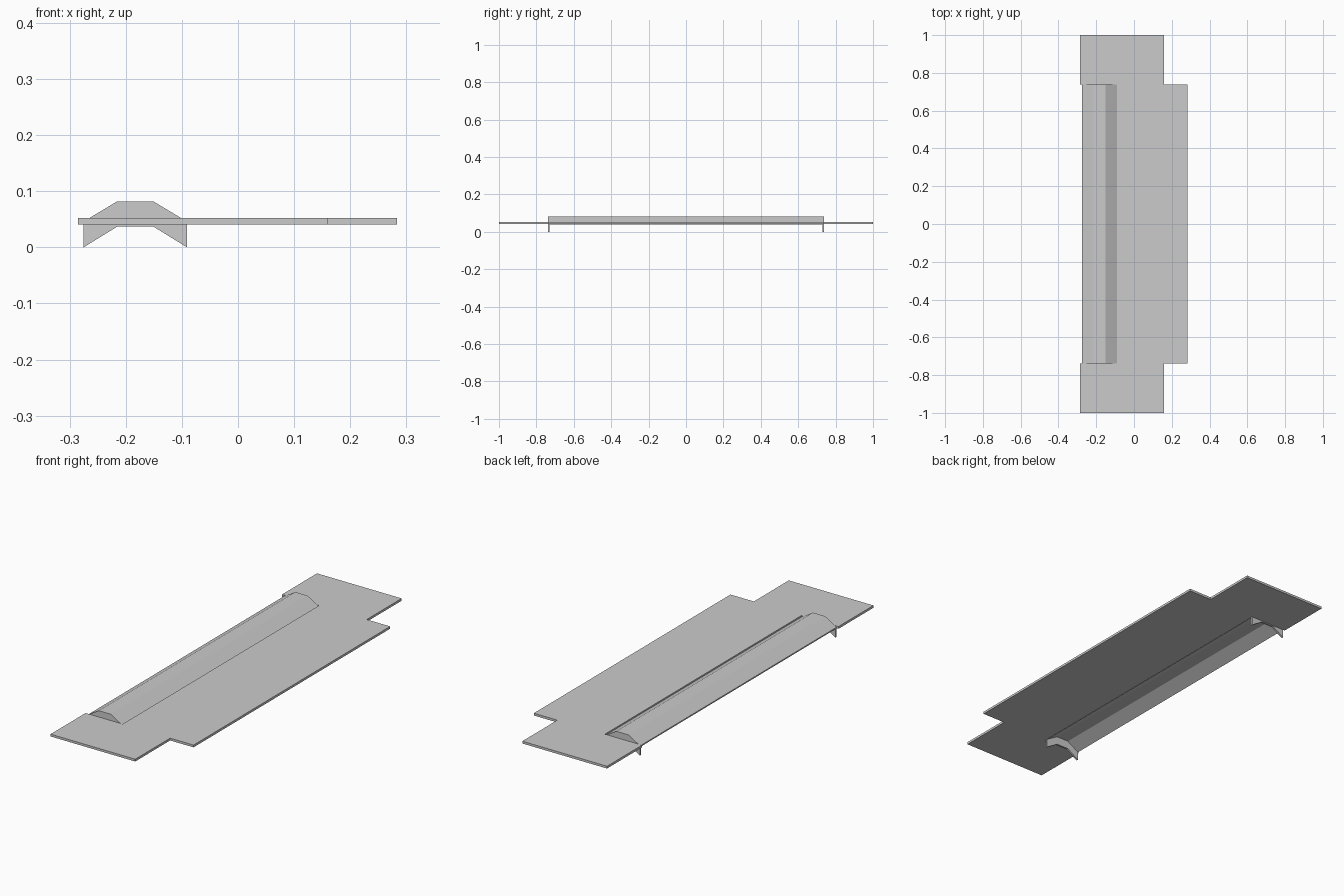
import bpy

if "Cube" in bpy.data.objects:
    bpy.data.objects.remove(bpy.data.objects["Cube"])


def prism(name, profile, y0, y1):
    """Extrude an x/z outline along y."""
    n = len(profile)
    verts = [(x, y, z) for y in (y0, y1) for x, z in profile]
    faces = [tuple(range(n)), tuple(range(2 * n - 1, n - 1, -1))]
    faces += [(i, i + n, (i + 1) % n + n, (i + 1) % n) for i in range(n)]
    mesh = bpy.data.meshes.new(name)
    mesh.from_pydata(verts, [], faces)
    mesh.update()
    obj = bpy.data.objects.new(name, mesh)
    bpy.context.collection.objects.link(obj)
    return obj


def slab(name, x0, x1, y0, y1):
    return prism(name, [(x0, 0.041), (x1, 0.041), (x1, 0.052), (x0, 0.052)], y0, y1)


SEAM = 0.738

# Flat main plate
slab("main_plate", -0.09, 0.283, -SEAM, SEAM)

# Raised channel: bent sheet along the left side
arch = [(-0.275, 0.046), (-0.215, 0.082), (-0.151, 0.082), (-0.091, 0.046)]
under = [(x, z - 0.006) for x, z in arch]
prism("channel_cover", under + arch[::-1], -SEAM, SEAM)

# End flaps and arched end walls, mirrored front to back
wall = [(-0.275, 0.001), (-0.215, 0.037), (-0.151, 0.037), (-0.091, 0.001)]
wall_top = [(-0.091, 0.042), (-0.151, 0.0785), (-0.215, 0.0785), (-0.275, 0.042)]
wall = [(x, z - 0.001 if z < 0.01 else z) for x, z in wall]
for side, label in ((-1, "front"), (1, "back")):
    y0, y1 = sorted((side * SEAM, side * 1.0))
    slab(label + "_end_plate", -0.285, 0.16, y0, y1)
    y0, y1 = sorted((side * (SEAM - 0.009), side * SEAM))
    prism(label + "_end_wall", wall + wall_top, y0, y1)
